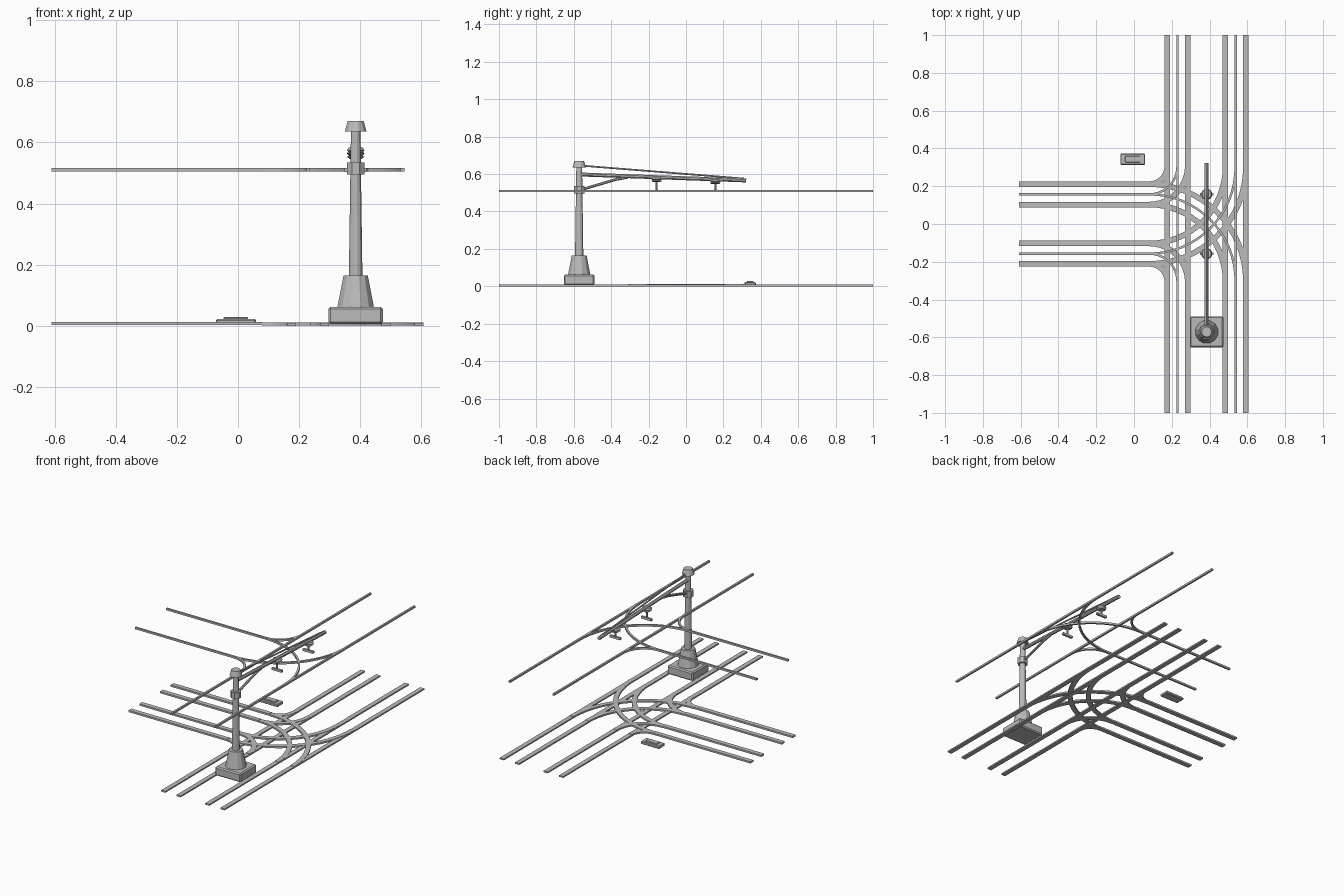
import bpy, bmesh, math
from mathutils import Vector

cube = bpy.data.objects.get("Cube")
if cube:
    bpy.data.objects.remove(cube, do_unlink=True)

grey = bpy.data.materials.new("plain_grey")
grey.use_nodes = True
GREY = (0.5, 0.5, 0.5, 1)
grey.diffuse_color = GREY
grey.node_tree.nodes["Principled BSDF"].inputs["Base Color"].default_value = GREY


def finish(name, bm):
    bmesh.ops.recalc_face_normals(bm, faces=bm.faces)
    mesh = bpy.data.meshes.new(name)
    bm.to_mesh(mesh)
    bm.free()
    mesh.materials.append(grey)
    obj = bpy.data.objects.new(name, mesh)
    bpy.context.collection.objects.link(obj)
    return obj


def strip(name, path, width, z0, z1):
    """Flat bar of rectangular section swept along a level path."""
    bm = bmesh.new()
    pts = [Vector(p) for p in path]
    rings = []
    for i, p in enumerate(pts):
        d = (pts[min(i + 1, len(pts) - 1)] - pts[max(i - 1, 0)]).normalized()
        n = Vector((-d.y, d.x)) * width / 2
        rings.append([bm.verts.new((q.x, q.y, z)) for q, z in
                      ((p - n, z0), (p + n, z0), (p + n, z1), (p - n, z1))])
    for a, b in zip(rings, rings[1:]):
        for k in range(4):
            bm.faces.new((a[k], a[(k + 1) % 4], b[(k + 1) % 4], b[k]))
    bm.faces.new(rings[0])
    bm.faces.new(rings[-1])
    return finish(name, bm)


def lathe(name, x, y, profile, sides=12):
    """Stack of round sections given as (radius, height)."""
    bm = bmesh.new()
    rings = []
    for r, z in profile:
        angles = [2 * math.pi * (k + 0.5) / sides for k in range(sides)]
        rings.append([bm.verts.new((x + r * math.cos(a), y + r * math.sin(a), z)) for a in angles])
    for a, b in zip(rings, rings[1:]):
        for k in range(sides):
            j = (k + 1) % sides
            bm.faces.new((a[k], a[j], b[j], b[k]))
    bm.faces.new(rings[0])
    bm.faces.new(rings[-1])
    return finish(name, bm)


def box(name, center, size, bevel=0):
    bm = bmesh.new()
    bmesh.ops.create_cube(bm, size=1)
    for v in bm.verts:
        v.co = Vector(center) + Vector(a * b for a, b in zip(v.co, size))
    if bevel:
        bmesh.ops.bevel(bm, geom=bm.edges[:], offset=bevel, segments=1, affect='EDGES')
    return finish(name, bm)


def rod(name, points, radius, sides=8):
    """Round bar along a path in the vertical plane of the arm."""
    bm = bmesh.new()
    pts = [Vector(p) for p in points]
    rings = []
    for i, p in enumerate(pts):
        d = (pts[min(i + 1, len(pts) - 1)] - pts[max(i - 1, 0)]).normalized()
        side = Vector((1, 0, 0))
        up = side.cross(d)
        rings.append([bm.verts.new(p + radius * (side * math.cos(t) + up * math.sin(t)))
                      for t in (2 * math.pi * (k + 0.5) / sides for k in range(sides))])
    for a, b in zip(rings, rings[1:]):
        for k in range(sides):
            j = (k + 1) % sides
            bm.faces.new((a[k], a[j], b[j], b[k]))
    bm.faces.new(rings[0])
    bm.faces.new(rings[-1])
    return finish(name, bm)


# Track layout: two through tracks, two branch tracks, four connecting curves
NEAR, FAR, BRANCH = 0.23, 0.538, 0.157
START, WEST = 0.08, -0.61
HALF_GAUGE = 0.054
RAIL, WIRE = 0.029, 0.012
WIRE_Z = (0.504, 0.516)


def arc(cy, radius, sign, steps=16):
    angles = [math.pi / 2 * k / steps for k in range(steps + 1)]
    return [(START + radius * math.sin(a), cy + sign * radius * math.cos(a)) for a in angles]


lines = (("left_rail", -HALF_GAUGE, RAIL), ("right_rail", HALF_GAUGE, RAIL), ("overhead_wire", 0, WIRE))
for part, off, width in lines:
    is_wire = part == "overhead_wire"
    for label, x in (("near", NEAR), ("far", FAR)):
        z = WIRE_Z if is_wire else (0, 0.009)
        strip(f"{label}_{part}", [(x + off, -1), (x + off, 1)], width, *z)
    for label, s in (("back", 1), ("front", -1)):
        z = WIRE_Z if is_wire else (0.002, 0.013)
        y = s * BRANCH + off
        strip(f"{label}_branch_{part}", [(WEST, y), (START, y)], width, *z)
        # tight curve turns away from the centre, wide curve crosses it
        z = WIRE_Z if is_wire else (0.001, 0.011)
        r = NEAR - START
        strip(f"{label}_tight_curve_{part}", arc(s * (BRANCH + r), r + off, -s), width, *z)
        r = FAR - START
        strip(f"{label}_wide_curve_{part}", arc(s * (BRANCH - r), r + off, s), width, *z)

# Support pole
PX, PY = 0.385, -0.571
box("pole_base", (PX, PY, 0.034), (0.178, 0.164, 0.056), 0.007)
lathe("pole_foot", PX, PY, [(0.062, 0.06), (0.041, 0.165)])
lathe("pole_shaft", PX, PY, [(0.023, 0.16), (0.016, 0.64)])
lathe("pole_collar", PX, PY, [(0.031, 0.495), (0.031, 0.535)], 8)
lathe("pole_cap", PX, PY, [(0.037, 0.635), (0.027, 0.67)])

# Cantilever arm, stay rod and curved brace
rod("arm_beam", [(PX, PY, 0.598), (PX, 0.322, 0.566)], 0.0115)
rod("stay_rod", [(PX, PY, 0.646), (PX, 0.31, 0.576)], 0.005)
rod("arm_brace", [(PX, PY + 0.02, 0.519), (PX, -0.42, 0.558),
                  (PX, -0.37, 0.572), (PX, -0.31, 0.583)], 0.008)

# Wire hangers below the arm
for label, y, z in (("front", -BRANCH, 0.583), ("back", BRANCH, 0.572)):
    lathe(f"{label}_hanger_insulator", PX, y,
          [(0.02, z - 0.026), (0.03, z - 0.019), (0.022, z - 0.016), (0.03, z - 0.009), (0.024, z)])
    lathe(f"{label}_hanger_stem", PX, y, [(0.006, 0.51), (0.006, z - 0.02)], 8)
    box(f"{label}_hanger_clamp", (PX, y, 0.51), (0.072, 0.014, 0.014))

# Control box beside the track
box("control_box", (-0.007, 0.343, 0.013), (0.131, 0.06, 0.018), 0.004)
box("control_box_lid", (-0.007, 0.343, 0.024), (0.08, 0.034, 0.008), 0.002)
